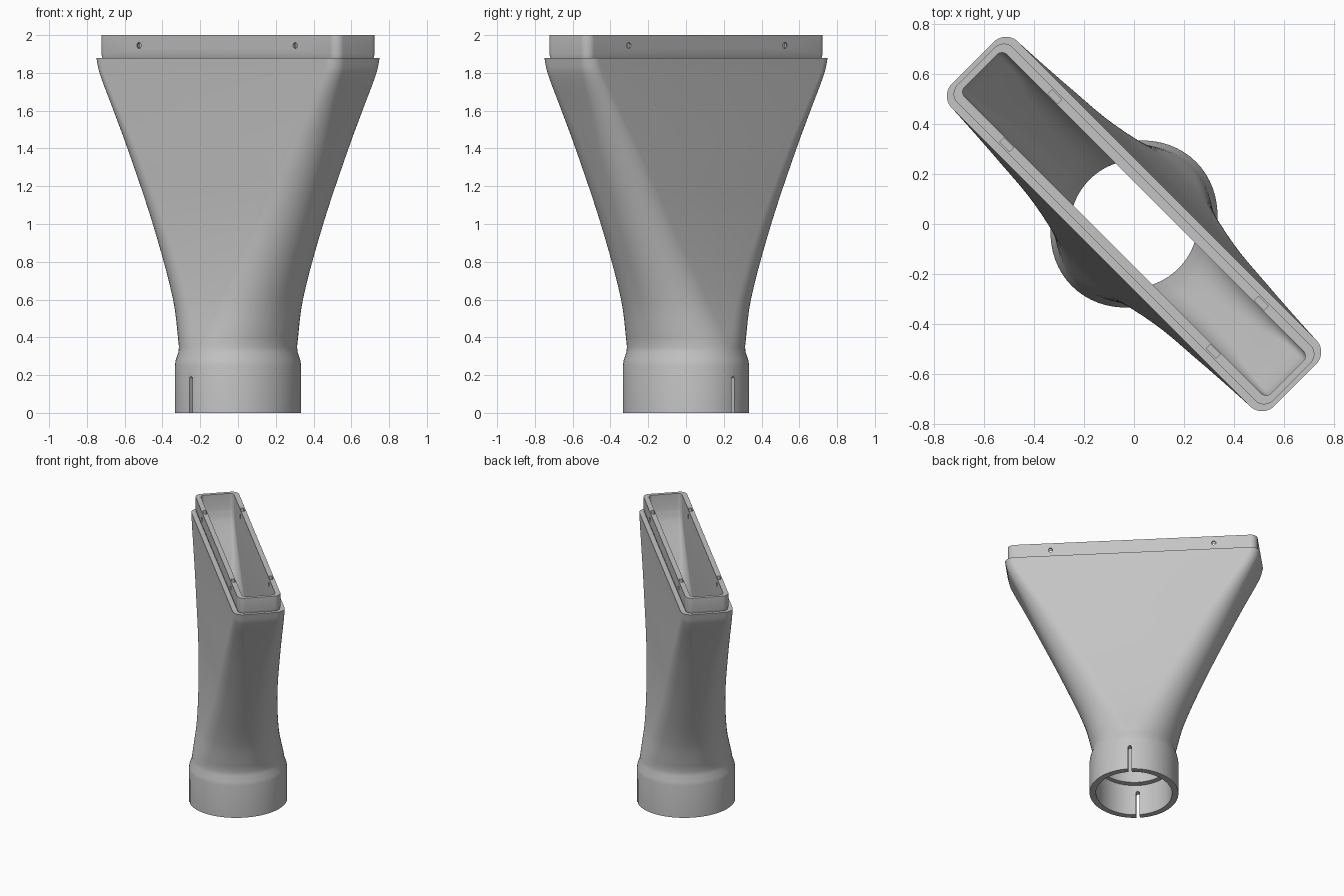
import bpy, bmesh, math
from mathutils import Matrix

if "Cube" in bpy.data.objects:
    bpy.data.objects.remove(bpy.data.objects["Cube"], do_unlink=True)

CORNER_STEPS = 16
# Sections: half length, half width, corner radius along each
COLLAR = (0.895, 0.157, 0.05, 0.05)
GROOVE = (0.89, 0.152, 0.045, 0.045)
# Body stations: height, then section
STATIONS = [(0.35, 0.297, 0.328, 0.297, 0.328),
            (0.6, 0.362, 0.272, 0.25, 0.255),
            (1.0, 0.53, 0.225, 0.2, 0.2),
            (1.4, 0.71, 0.205, 0.15, 0.15),
            (1.6, 0.80, 0.196, 0.11, 0.11),
            (1.8, 0.893, 0.189, 0.077, 0.077),
            (1.88, 0.914, 0.188, 0.07, 0.07)]


def outline(z, half_len, half_wid, rx, ry):
    """Rounded rectangle; an ellipse when the radii fill it."""
    points = []
    for corner, (sx, sy) in enumerate([(1, 1), (-1, 1), (-1, -1), (1, -1)]):
        for i in range(CORNER_STEPS + 1):
            a = (corner + i / CORNER_STEPS) * math.pi / 2
            points.append((sx * (half_len - rx) + rx * math.cos(a),
                           sy * (half_wid - ry) + ry * math.sin(a), z))
    return points


def ellipse(z, rx, ry):
    return outline(z, rx, ry, rx, ry)


def inset(station):
    """Inner wall section matching an outer station."""
    z, half_len, half_wid, rx, ry = station
    return (z, half_len - 0.045, half_wid - 0.068, max(rx - 0.045, 0.03), max(ry - 0.068, 0.03))


def loft(stations, steps=5):
    """Smooth run of outlines through the stations."""
    last = len(stations) - 1

    def slope(k, c):
        a, b = stations[max(k - 1, 0)], stations[min(k + 1, last)]
        return (b[c] - a[c]) / (b[0] - a[0])

    rings = []
    for k in range(last):
        p, q = stations[k], stations[k + 1]
        span = q[0] - p[0]
        for i in range(steps):
            t = i / steps
            section = [p[c] * (1 + 2 * t) * (1 - t) ** 2 + q[c] * t * t * (3 - 2 * t)
                       + span * t * (1 - t) * (slope(k, c) * (1 - t) - slope(k + 1, c) * t)
                       for c in range(1, 5)]
            rings.append(outline(p[0] + span * t, *section))
    return rings + [outline(*stations[-1])]


# Closed wall: up the outside, over the rim, down the inside
inner = [inset(s) for s in STATIONS]
rings = [ellipse(0, 0.317, 0.352), ellipse(0.25, 0.317, 0.352),
         ellipse(0.28, 0.312, 0.347), ellipse(0.32, 0.3, 0.332)]
rings += loft(STATIONS)
rings += [outline(1.88, *GROOVE), outline(1.9, *COLLAR), outline(2.0, *COLLAR),
          outline(2.0, *inner[-1][1:])]
rings += loft(inner)[::-1]
rings += [ellipse(0.24, 0.252, 0.26), ellipse(0.24, 0.272, 0.307), ellipse(0, 0.272, 0.307)]

bm = bmesh.new()
loops = [[bm.verts.new(p) for p in ring] for ring in rings]
count = len(loops[0])
for k, low in enumerate(loops):
    high = loops[(k + 1) % len(loops)]
    for i in range(count):
        j = (i + 1) % count
        bm.faces.new((low[i], low[j], high[j], high[i]))
bmesh.ops.remove_doubles(bm, verts=bm.verts, dist=1e-5)
bmesh.ops.recalc_face_normals(bm, faces=bm.faces)
mesh = bpy.data.meshes.new("nozzle_body")
bm.to_mesh(mesh)
bm.free()
body = bpy.data.objects.new("nozzle_body", mesh)
bpy.context.collection.objects.link(body)

grey = bpy.data.materials.new("light_grey")
grey.use_nodes = True
colour = (0.55, 0.55, 0.55, 1)
grey.diffuse_color = colour
grey.node_tree.nodes["Principled BSDF"].inputs["Base Color"].default_value = colour
mesh.materials.append(grey)


def cut(fill):
    """Subtract a temporary shape from the body."""
    shape = bmesh.new()
    fill(shape)
    data = bpy.data.meshes.new("cutter")
    shape.to_mesh(data)
    shape.free()
    data.materials.append(grey)
    cutter = bpy.data.objects.new("cutter", data)
    cutter.hide_render = True
    bpy.context.collection.objects.link(cutter)
    mod = body.modifiers.new("cut", "BOOLEAN")
    mod.operation = "DIFFERENCE"
    mod.solver = "EXACT"
    mod.object = cutter
    bpy.ops.object.modifier_apply(modifier=mod.name)
    bpy.data.objects.remove(cutter, do_unlink=True)


def box(centre, size):
    matrix = Matrix.Translation(centre) @ Matrix.Diagonal((*size, 1))
    return lambda shape: bmesh.ops.create_cube(shape, size=1, matrix=matrix)


def cross_hole(x, z, r):
    matrix = Matrix.Translation((x, 0, z)) @ Matrix.Rotation(math.pi / 2, 4, "X")
    return lambda shape: bmesh.ops.create_cone(
        shape, cap_ends=True, segments=20, radius1=r, radius2=r, depth=1, matrix=matrix)


bpy.ops.object.select_all(action="DESELECT")
bpy.context.view_layer.objects.active = body
body.select_set(True)

# Relief slots in the oval socket
cut(box((0, 0, 0.04), (0.024, 1, 0.28)))
cut(cross_hole(0, 0.18, 0.0121))

# Screw holes and nut pockets in the collar
for sx in (-1, 1):
    cut(cross_hole(sx * 0.585, 1.945, 0.016))
    for sy in (-1, 1):
        cut(box((sx * 0.585, sy * 0.136, 1.97), (0.055, 0.024, 0.1)))

# Turn the flat nozzle onto the diagonal
body.data.transform(Matrix.Rotation(-math.pi / 4, 4, "Z"))
bpy.ops.object.shade_smooth_by_angle(angle=math.radians(30))
